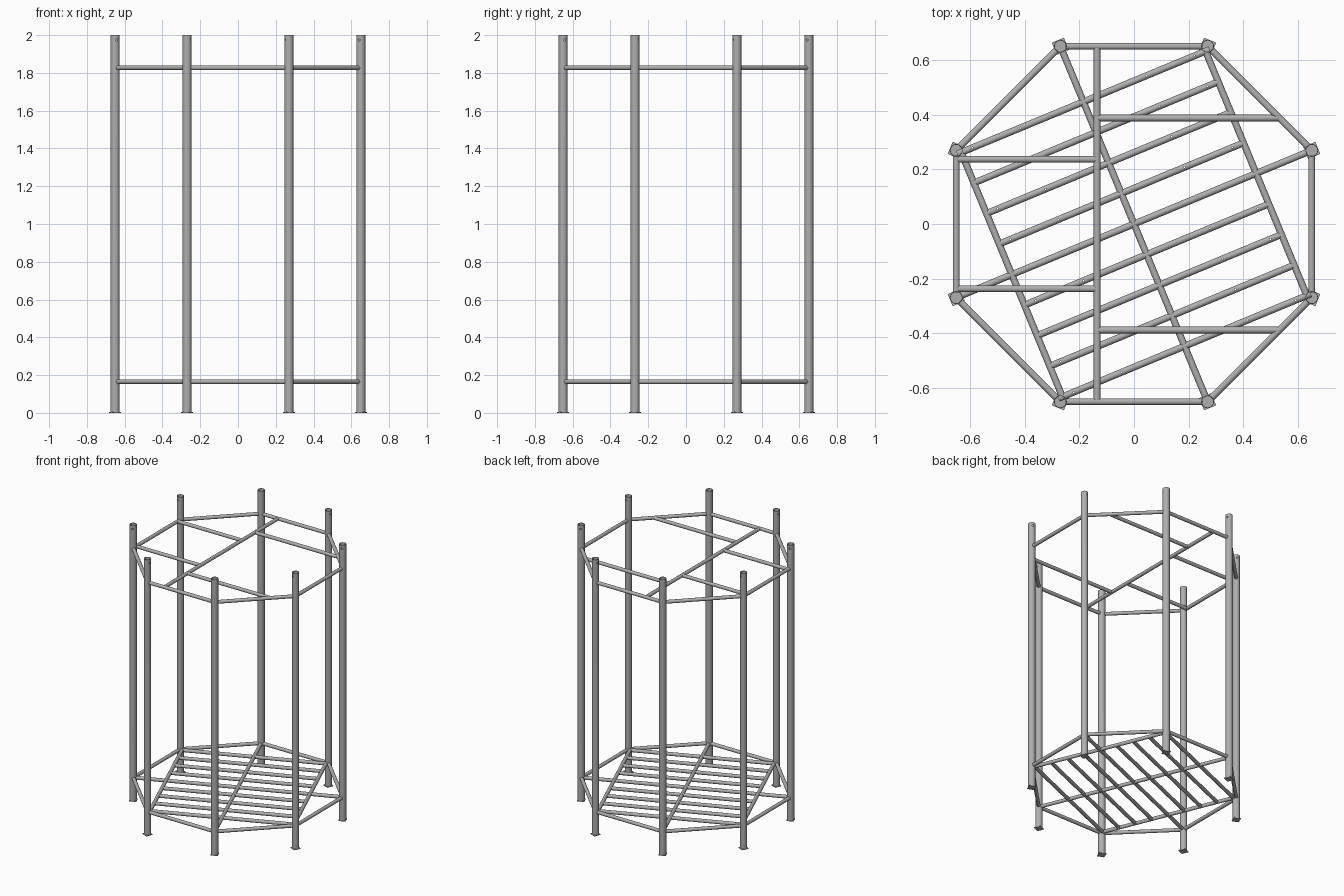
import bpy
import bmesh
from math import radians, cos, sin
from mathutils import Vector, Matrix

if "Cube" in bpy.data.objects:
    bpy.data.objects.remove(bpy.data.objects["Cube"])

steel = bpy.data.materials.new("galvanised grey")
steel.use_nodes = True
GREY = (0.43, 0.43, 0.43, 1)
steel.diffuse_color = GREY
steel.node_tree.nodes["Principled BSDF"].inputs["Base Color"].default_value = GREY

RING = 0.704        # distance of posts from the centre
POST_R = 0.0235
BAR_R = 0.0125
LOW, HIGH = 0.165, 1.827
TILT = radians(22.5)


def add_cylinder(bm, a, b, r, sides=16):
    """Solid cylinder between two points."""
    a, b = Vector(a), Vector(b)
    turn = (b - a).to_track_quat("Z", "Y").to_matrix().to_4x4()
    bmesh.ops.create_cone(bm, cap_ends=True, segments=sides, radius1=r, radius2=r,
                          depth=(b - a).length,
                          matrix=Matrix.Translation((a + b) / 2) @ turn)


def link(name, mesh):
    obj = bpy.data.objects.new(name, mesh)
    bpy.context.collection.objects.link(obj)
    return obj


def to_object(name, bm):
    mesh = bpy.data.meshes.new(name)
    bm.to_mesh(mesh)
    bm.free()
    mesh.materials.append(steel)
    return link(name, mesh)


def smooth(obj):
    bpy.ops.object.select_all(action="DESELECT")
    obj.select_set(True)
    bpy.context.view_layer.objects.active = obj
    bpy.ops.object.shade_smooth_by_angle(angle=radians(40))


def drill(obj, holes, r):
    """Cut round holes, given as point pairs, and bake the result."""
    bm = bmesh.new()
    for a, b in holes:
        add_cylinder(bm, a, b, r, 10)
    cutter = to_object("hole_cutter", bm)
    cutter.hide_render = True
    mod = obj.modifiers.new("holes", "BOOLEAN")
    mod.operation, mod.solver, mod.object = "DIFFERENCE", "EXACT", cutter
    bpy.context.view_layer.objects.active = obj
    bpy.ops.object.modifier_apply(modifier=mod.name)
    bpy.data.objects.remove(cutter)


def bar(name, a, b, z):
    bm = bmesh.new()
    add_cylinder(bm, (*a, z), (*b, z), BAR_R)
    obj = to_object(name, bm)
    smooth(obj)
    return obj


def corner(i):
    ang = TILT + i * radians(45)
    return Vector((RING * cos(ang), RING * sin(ang)))


# Hollow post with a pin hole through its top
bm = bmesh.new()
bmesh.ops.create_circle(bm, segments=24, radius=POST_R)
bmesh.ops.create_circle(bm, segments=24, radius=POST_R - 0.003)
ring = bmesh.ops.bridge_loops(bm, edges=bm.edges[:])["faces"]
up = bmesh.ops.extrude_face_region(bm, geom=ring)["geom"]
bmesh.ops.translate(bm, vec=(0, 0, 2), verts=[v for v in up if isinstance(v, bmesh.types.BMVert)])
bmesh.ops.recalc_face_normals(bm, faces=bm.faces[:])
post = to_object("post_1", bm)
drill(post, [((0, -0.05, 1.975), (0, 0.05, 1.975))], 0.006)
smooth(post)

# Square foot plate
bm = bmesh.new()
bmesh.ops.create_cube(bm, size=1, matrix=Matrix.Translation((0, 0, 0.0025))
                      @ Matrix.Diagonal((0.048, 0.048, 0.005, 1)))
foot = to_object("foot_plate_1", bm)

# Eight posts, feet and the two octagonal rings
for i in range(8):
    for name, part in (("post", post), ("foot_plate", foot)):
        obj = part if i == 0 else link(f"{name}_{i + 1}", part.data)
        obj.location = (*corner(i), 0)
        obj.rotation_euler.z = TILT + i * radians(45)
    gap = (corner(i + 1) - corner(i)).normalized() * (POST_R - 0.004)
    for name, z in (("lower", LOW), ("upper", HIGH)):
        bar(f"{name}_ring_rail_{i + 1}", corner(i) + gap, corner(i + 1) - gap, z)

# Upper frame: one long cross bar with two struts on each side
CROSS_X = -0.135
bar("upper_cross_bar", (CROSS_X, -0.645), (CROSS_X, 0.645), HIGH)
for side, s in (("front", -1), ("back", 1)):
    bar(f"upper_right_strut_{side}", (-0.645, s * 0.237), (CROSS_X, s * 0.237), HIGH)
    bar(f"upper_left_strut_{side}", (CROSS_X, s * 0.388), (0.53, s * 0.388), HIGH)

# Lower deck, laid out along the turned axes u and v
U = Vector((cos(TILT), sin(TILT)))
V = Vector((-sin(TILT), cos(TILT)))
DECK = 0.484
reach = RING - POST_R + 0.004
bar("deck_beam", V * -reach, V * reach, LOW)
for name, s in (("right", -1), ("left", 1)):
    bar(f"deck_side_rail_{name}", U * s * DECK - V * DECK, U * s * DECK + V * DECK, LOW)

# Slats with small screw holes; the middle one reaches the posts
for k in range(-4, 5):
    v = V * k * DECK / 4
    half = reach if k == 0 else 0.5 if abs(k) == 4 else DECK
    slat = bar(f"deck_slat_{k + 5}", v - U * half, v + U * half, LOW)
    points = [v + U * u for u in (-0.44, -0.25, 0.25, 0.44)]
    drill(slat, [((*p, LOW - 0.03), (*p, LOW + 0.03)) for p in points], 0.003)
    smooth(slat)
